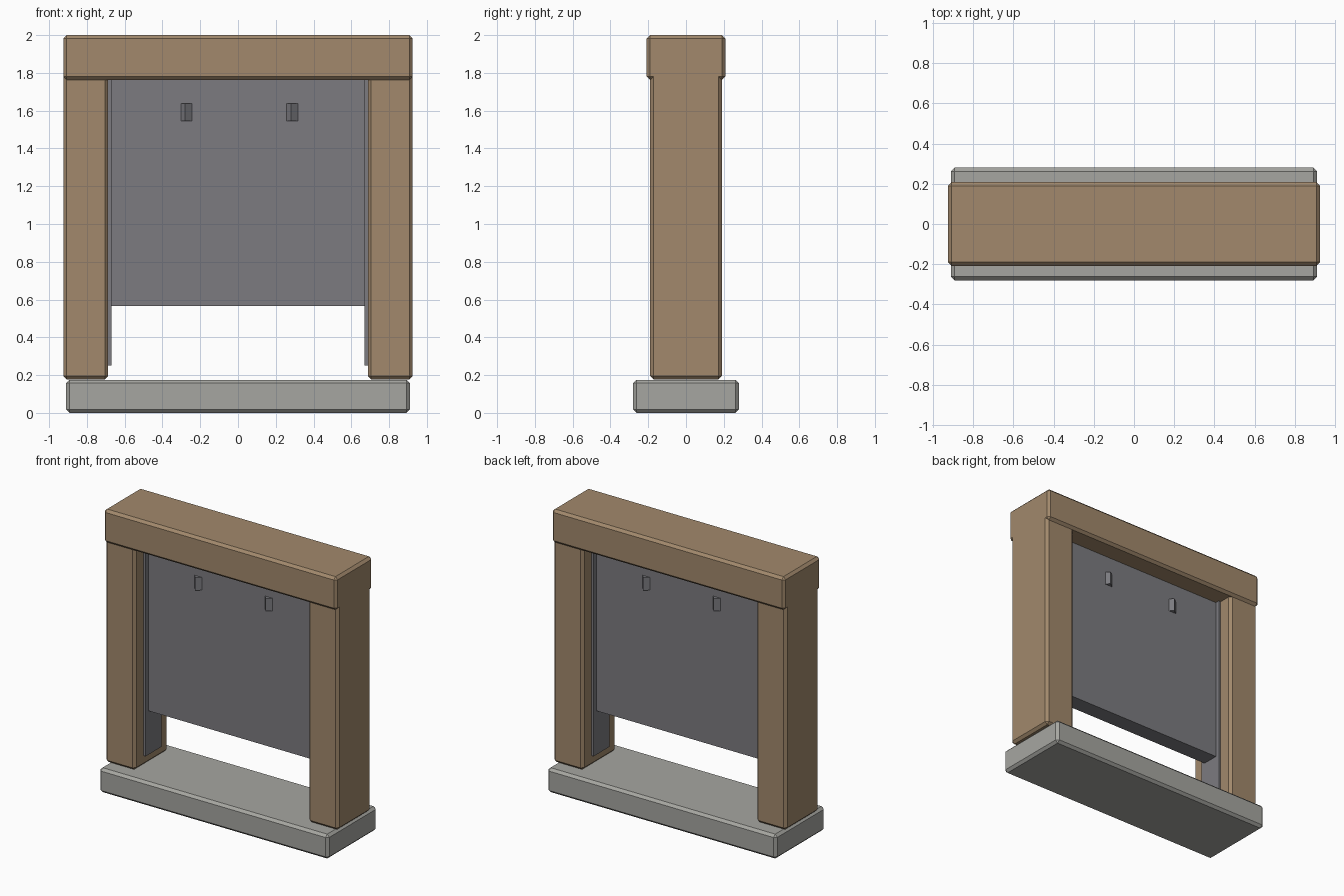
import bpy
from math import radians

cube = bpy.data.objects.get("Cube")
if cube:
    bpy.data.objects.remove(cube, do_unlink=True)


def material(name, rgb):
    mat = bpy.data.materials.new(name)
    mat.use_nodes = True
    colour = (*rgb, 1.0)
    mat.diffuse_color = colour
    mat.node_tree.nodes["Principled BSDF"].inputs["Base Color"].default_value = colour
    return mat


wood = material("brown wood", (0.36, 0.25, 0.15))
stone = material("pale stone", (0.38, 0.38, 0.355))
metal = material("grey metal", (0.2, 0.198, 0.215))


def box(name, x, y, z, mat, bevel=0.0, turn=0.0):
    """Box spanning the (low, high) pairs, turned about its own vertical axis."""
    spans = (x, y, z)
    bpy.ops.mesh.primitive_cube_add(size=1, location=[(a + b) / 2 for a, b in spans])
    obj = bpy.context.object
    obj.name = name
    obj.scale = [b - a for a, b in spans]
    bpy.ops.object.transform_apply(location=False, rotation=False, scale=True)
    obj.rotation_euler.z = turn
    obj.data.materials.append(mat)
    if bevel:
        mod = obj.modifiers.new("chamfer", "BEVEL")
        mod.width = bevel
        mod.segments = 1
    return obj


# Base slab and top beam
box("base_slab", (-0.91, 0.91), (-0.28, 0.28), (0, 0.175), stone, 0.018)
box("top_beam", (-0.925, 0.925), (-0.208, 0.208), (1.762, 2), wood, 0.018)

# Hanging shutter panel
box("shutter_panel", (-0.675, 0.675), (-0.06, 0.06), (0.565, 1.8), metal)

# Posts, guide rails and grips on each side
for side, s in (("right", -1), ("left", 1)):
    def span(a, b):
        return tuple(sorted((s * a, s * b)))

    box(side + "_post", span(0.687, 0.925), (-0.19, 0.19), (0.178, 1.8), wood, 0.018)
    box(side + "_guide_rail", span(0.67, 0.72), (-0.09, 0.09), (0.25, 1.8), metal)
    # Turned block whose corner shows on both faces of the panel
    box(side + "_grip", span(0.226, 0.334), (-0.07, 0.07), (1.545, 1.637), metal,
        turn=radians(37.6))
